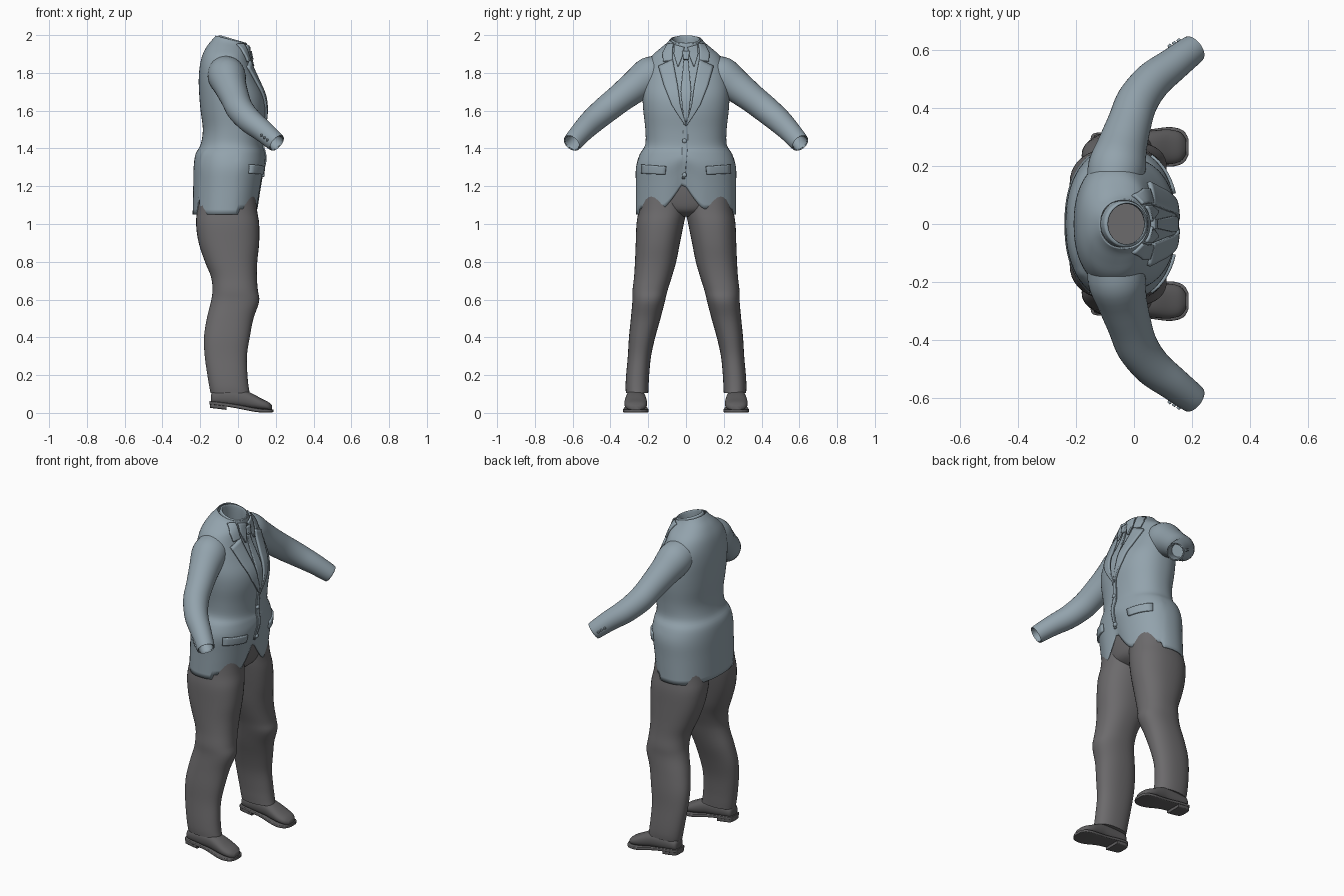
import bpy, bmesh, math
from mathutils import Vector
from mathutils.bvhtree import BVHTree

cube = bpy.data.objects.get("Cube")
if cube:
    bpy.data.objects.remove(cube)


def material(name, color):
    m = bpy.data.materials.new(name)
    m.use_nodes = True
    m.diffuse_color = (*color, 1)
    m.node_tree.nodes["Principled BSDF"].inputs["Base Color"].default_value = (*color, 1)
    return m


BLUE = material("blue grey cloth", (0.29, 0.365, 0.415))
GREY = material("charcoal cloth", (0.15, 0.145, 0.15))
DARK = material("dark leather", (0.115, 0.112, 0.115))


def finish(name, bm, mat, thick=0, offset=-1, angle=50):
    bmesh.ops.recalc_face_normals(bm, faces=bm.faces)
    mesh = bpy.data.meshes.new(name)
    bm.to_mesh(mesh)
    bm.free()
    mesh.materials.append(mat)
    ob = bpy.data.objects.new(name, mesh)
    bpy.context.collection.objects.link(ob)
    if thick:
        mod = ob.modifiers.new("thickness", "SOLIDIFY")
        mod.thickness, mod.offset = thick, offset
    bpy.ops.object.select_all(action="DESELECT")
    ob.select_set(True)
    bpy.context.view_layer.objects.active = ob
    bpy.ops.object.shade_smooth_by_angle(angle=math.radians(angle))
    return ob


def catmull(rows, steps):
    """Smoothly resample rows of (centre, u, v) vectors."""
    out = []
    for i in range(len(rows) - 1):
        quad = [rows[max(i - 1, 0)], rows[i], rows[i + 1], rows[min(i + 2, len(rows) - 1)]]
        for k in range(steps):
            t = k / steps
            out.append([b + (c - a) * t / 2 + (a - b * 2.5 + c * 2 - d / 2) * t * t
                        + ((b - c) * 1.5 + (d - a) / 2) * t ** 3 for a, b, c, d in zip(*quad)])
    return out + [rows[-1]]


def loft(name, rows, mat, n=40, power=2.0, steps=4, caps=False, warp=None, thick=0):
    bm = bmesh.new()
    rings = []
    for c, u, v in catmull(rows, steps):
        ring = []
        for k in range(n):
            a = math.tau * k / n
            ca, sa = math.cos(a), math.sin(a)
            p = c + u * math.copysign(abs(ca) ** (2 / power), ca) + v * math.copysign(abs(sa) ** (2 / power), sa)
            ring.append(bm.verts.new(warp(p) if warp else p))
        rings.append(ring)
    for r, q in zip(rings, rings[1:]):
        for k in range(n):
            bm.faces.new((r[k], r[(k + 1) % n], q[(k + 1) % n], q[k]))
    if caps:
        bm.faces.new(rings[0])
        bm.faces.new(rings[-1])
    return finish(name, bm, mat, thick)


def flat_ring(z, x0, x1, y0, y1, tilt=0):
    return (Vector(((x0 + x1) / 2, (y0 + y1) / 2, z)), Vector(((x1 - x0) / 2, 0, -tilt)), Vector((0, (y1 - y0) / 2, 0)))


def upright_ring(x, y, w, z0, z1):
    return Vector((x, y, (z0 + z1) / 2)), Vector((0, w, 0)), Vector((0, 0, (z1 - z0) / 2))


# Jacket body with a cutaway front hem and a back vent
def hem_warp(p):
    if p.z < 1.4:
        if p.x > 0:
            hem = 1.08 + 0.14 * max(0, 1 - abs(p.y + 0.015) / 0.11) ** 1.3
        else:
            hem = 1.05 + 0.1 * max(0, 1 - abs(p.y + 0.17) / 0.02)
        p.z = hem + (p.z - 1.06) / 0.34 * (1.4 - hem)
    return p


BODY = [(1.06, -.24, .11, .265, 0), (1.2, -.237, .13, .265, 0), (1.3, -.235, .145, .265, 0),
        (1.37, -.225, .14, .245, 0), (1.42, -.198, .132, .216, 0), (1.5, -.186, .135, .215, 0),
        (1.6, -.198, .146, .226, 0), (1.68, -.205, .138, .23, 0), (1.76, -.208, .105, .225, 0),
        (1.83, -.203, .075, .212, 0), (1.89, -.19, .058, .18, 0), (1.93, -.165, .052, .135, .01),
        (1.957, -.135, .05, .1, .02), (1.975, -.118, .048, .085, .022)]
jacket = loft("jacket_body", [flat_ring(z, a, b, -w, w, t) for z, a, b, w, t in BODY],
              BLUE, n=96, power=2.25, warp=hem_warp, thick=0.006)
bm = bmesh.new()
bm.from_mesh(jacket.data)
surface = BVHTree.FromBMesh(bm)
bm.free()


def on_front(y, z, lift):
    hit = surface.ray_cast(Vector((1, y, z)), Vector((-1, 0, 0)))[0]
    return Vector(((hit.x if hit else 0.04) + lift, y, z))


def panel(name, inner, outer, mat, lift=0.004, thick=0.008, side=1, steps=6):
    """Cloth layer laid on the chest between two (y, z) polylines."""
    def sample(line):
        pts = [Vector(p) for p in line]
        return [a.lerp(b, k / steps) for a, b in zip(pts, pts[1:]) for k in range(steps)] + [pts[-1]]
    bm = bmesh.new()
    grid = []
    for a, b in zip(sample(inner), sample(outer)):
        row = [a.lerp(b, k / steps) for k in range(steps + 1)]
        grid.append([bm.verts.new(on_front(p.x * side, p.y, lift)) for p in row])
    for r, q in zip(grid, grid[1:]):
        for k in range(steps):
            bm.faces.new((r[k], r[k + 1], q[k + 1], q[k]))
    return finish(name, bm, mat, thick, 0, 35)


def button(name, centre, direction, radius=0.012):
    d = Vector(direction).normalized()
    u = d.orthogonal().normalized()
    v = d.cross(u)
    rows = [(centre + d * h, u * radius * s, v * radius * s) for h, s in ((-.006, 1), (.004, 1), (.008, .7))]
    loft(name, rows, BLUE, n=16, steps=1, caps=True)


# Shirt collar stand, open at the neck
loft("shirt_collar", [flat_ring(z, -.015 - a, -.015 + b, -w, w, t) for z, a, b, w, t in (
    (1.94, .1, .062, .085, .02), (1.97, .09, .062, .08, .022), (1.978, .083, .06, .076, .02),
    (1.974, .075, .055, .07, .02), (1.93, .075, .05, .07, .02), (1.86, .08, .05, .075, .01))], BLUE)

# Tie, front edge and buttons
panel("tie_knot", [(-.02, 1.915), (-.012, 1.87)], [(.02, 1.915), (.012, 1.87)], BLUE, .012, .016)
panel("tie_blade", [(-.01, 1.88), (-.028, 1.7), (-.01, 1.54)], [(.01, 1.88), (.028, 1.7), (.01, 1.54)], BLUE, .005)
panel("front_edge", [(-.012, 1.54), (-.02, 1.4), (-.022, 1.24)], [(.012, 1.54), (.008, 1.4), (-.006, 1.24)], BLUE, .003)
for i, z in enumerate((1.44, 1.26)):
    button(f"front_button_{i + 1}", on_front(-.008, z, .008), (1, 0, 0))

for side, word in ((1, "left"), (-1, "right")):
    # Lapel, collar fold, shirt collar point and pocket flap
    panel(word + "_lapel", [(.07, 1.87), (.045, 1.74), (.03, 1.63), (.0, 1.525)],
          [(.145, 1.835), (.115, 1.73), (.075, 1.63), (.004, 1.52)], BLUE, .007, .012, side)
    panel(word + "_collar_fold", [(.068, 1.955), (.072, 1.91), (.072, 1.865)],
          [(.098, 1.95), (.122, 1.905), (.12, 1.86)], BLUE, .007, .012, side)
    panel(word + "_collar_point", [(.008, 1.935), (.02, 1.885), (.04, 1.835)],
          [(.062, 1.95), (.064, 1.9), (.045, 1.835)], BLUE, .01, .01, side)
    panel(word + "_pocket_flap", [(.105, 1.305), (.11, 1.262)], [(.235, 1.315), (.235, 1.268)],
          BLUE, .005, .012, side)

    # Sleeve with an open cuff
    path = [(-.075, .1, 1.815, .085), (-.06, .19, 1.785, .1), (-.04, .27, 1.727, .086),
            (-.015, .35, 1.665, .076), (.012, .425, 1.605, .072), (.065, .495, 1.545, .066),
            (.135, .55, 1.49, .058), (.2, .6, 1.433, .051)]
    pts = [Vector((x, side * y, z)) for x, y, z, r in path]
    rows = []
    for i, p in enumerate(pts):
        t = (pts[min(i + 1, len(pts) - 1)] - pts[max(i - 1, 0)]).normalized()
        u = t.cross(Vector((0, 0, 1))).normalized()
        rows.append((p, u * path[i][3], u.cross(t) * path[i][3]))
    end, u, v = rows[-1]
    rows += [(end + t * .004, u * .9, v * .9), (end - t * .004, u * .78, v * .78), (end - t * .09, u * .75, v * .75)]
    loft(word + "_sleeve", rows, BLUE, n=32, caps=True)
    out = Vector((.45, -side * .85, .1)).cross(t).cross(t).normalized()
    for i in range(3):
        button(f"{word}_cuff_button_{i + 1}", end - t * (.02 + .022 * i) + out * (.052 + .002 * i), out, .007)

    # Trouser leg
    leg = [(1.2, -.2, .09, .0, .24), (1.08, -.215, .1, -.003, .25), (1.0, -.222, .112, .012, .262),
           (.9, -.208, .112, .032, .266), (.8, -.175, .102, .052, .27), (.72, -.143, .1, .075, .275),
           (.65, -.135, .105, .097, .283), (.59, -.143, .112, .112, .284), (.5, -.165, .082, .135, .292),
           (.4, -.18, .062, .163, .302), (.3, -.176, .047, .185, .308), (.2, -.162, .05, .195, .317),
           (.14, -.152, .056, .198, .32), (.105, -.145, .062, .2, .318)]
    rows = [flat_ring(z, a, b, *sorted((side * c, side * d))) for z, a, b, c, d in leg]
    loft(word + "_trouser_leg", rows, GREY, power=2.3, caps=True)

    # Shoe: upper, welted sole and heel
    y = side * .266
    loft(word + "_shoe_upper", [upright_ring(*r) for r in (
        (-.143, y, .02, .055, .09), (-.13, y, .042, .045, .115), (-.06, y, .048, .035, .125),
        (.02, y, .052, .028, .122), (.07, y, .057, .02, .105), (.12, y, .06, .015, .078),
        (.16, y, .05, .012, .058), (.18, y, .025, .012, .04))], DARK, n=28, power=2.4, caps=True)
    loft(word + "_shoe_sole", [upright_ring(*r) for r in (
        (-.15, y, .025, .045, .062), (-.14, y, .046, .043, .061), (-.08, y, .052, .036, .055),
        (.0, y, .052, .023, .043), (.08, y, .064, .007, .028), (.13, y, .068, .002, .021),
        (.17, y, .056, .002, .019), (.188, y, .028, .004, .019))], DARK, n=28, power=7, caps=True)
    loft(word + "_shoe_heel", [upright_ring(*r) for r in (
        (-.148, y, .026, .026, .05), (-.135, y, .046, .025, .05), (-.06, y, .05, .016, .042))],
        DARK, n=28, power=7, caps=True)

# Trouser seat under the jacket
loft("trouser_seat", [flat_ring(z, a, b, -w, w) for z, a, b, w in (
    (1.04, -.12, .03, .06), (1.07, -.19, .08, .17), (1.13, -.215, .1, .24),
    (1.22, -.215, .11, .24), (1.32, -.2, .11, .22))], GREY, power=2.2, caps=True)
